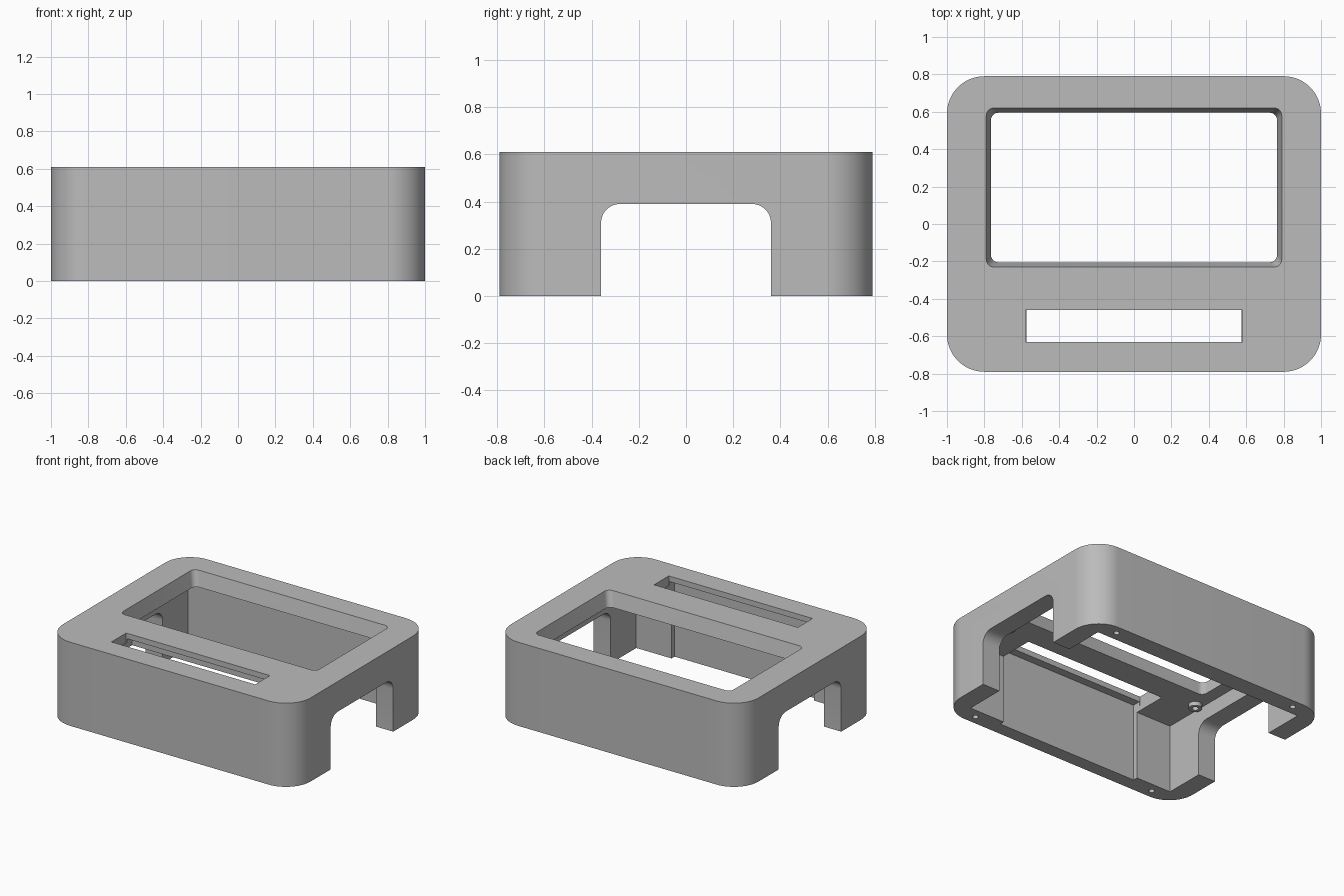
import bpy
from math import cos, sin, pi
from mathutils import Vector

default_cube = bpy.data.objects.get("Cube")
if default_cube:
    bpy.data.objects.remove(default_cube, do_unlink=True)

# One grey plastic for the whole case
grey = bpy.data.materials.new("grey_plastic")
grey.use_nodes = True
colour = (0.5, 0.5, 0.5, 1)
grey.diffuse_color = colour
grey.node_tree.nodes["Principled BSDF"].inputs["Base Color"].default_value = colour


def rounded_rect(u0, u1, v0, v1, r=0, steps=8):
    """Counter-clockwise outline with rounded corners."""
    if r == 0:
        return [(u0, v0), (u1, v0), (u1, v1), (u0, v1)]
    centres = [(u1 - r, v1 - r), (u0 + r, v1 - r), (u0 + r, v0 + r), (u1 - r, v0 + r)]
    points = []
    for quarter, (cu, cv) in enumerate(centres):
        for i in range(steps + 1):
            a = (quarter + i / steps) * pi / 2
            points.append((cu + r * cos(a), cv + r * sin(a)))
    return points


def circle(cx, cy, r, sides=20):
    return [(cx + r * cos(2 * pi * i / sides), cy + r * sin(2 * pi * i / sides))
            for i in range(sides)]


def loft(name, low, low_w, high, high_w, along_x=False):
    """Closed solid between two outlines, along z or along x."""
    def place(p, w):
        return Vector((w, *p)) if along_x else Vector((*p, w))
    n = len(low)
    verts = [place(p, low_w) for p in low] + [place(p, high_w) for p in high]
    faces = [tuple(reversed(range(n))), tuple(range(n, 2 * n))]
    faces += [(i, (i + 1) % n, n + (i + 1) % n, n + i) for i in range(n)]
    mesh = bpy.data.meshes.new(name)
    mesh.from_pydata(verts, [], faces)
    mesh.materials.append(grey)
    obj = bpy.data.objects.new(name, mesh)
    bpy.context.collection.objects.link(obj)
    return obj


def prism(name, outline, w0, w1, along_x=False):
    return loft(name, outline, w0, outline, w1, along_x)


def combine(target, tool, operation="DIFFERENCE"):
    mod = target.modifiers.new(tool.name, "BOOLEAN")
    mod.operation = operation
    mod.solver = "EXACT"
    mod.object = tool
    bpy.context.view_layer.objects.active = target
    bpy.ops.object.modifier_apply(modifier=mod.name)
    bpy.data.objects.remove(tool, do_unlink=True)


# Outer shell with rounded upright corners
case = prism("case_shell", rounded_rect(-1, 1, -0.79, 0.79, 0.2, 16), 0, 0.61)

# Hollow inside, open at the bottom
combine(case, prism("cavity", rounded_rect(-0.86, 0.86, -0.655, 0.655), -0.1, 0.5))

# Shallow pocket behind the front slot
combine(case, prism("slot_pocket", rounded_rect(-0.575, 0.575, -0.69, -0.4), -0.1, 0.57))

# Arched openings through both side walls
combine(case, prism("side_arches", rounded_rect(-0.36, 0.36, -0.3, 0.39, 0.08),
                    -1.2, 1.2, along_x=True))

# Tapered screen window: narrow below, wider at the top face
taper = 0.025 / 0.11
over = 0.05
grow = taper * over


def window(inset, r):
    return rounded_rect(-0.79 + inset, 0.79 - inset, -0.23 + inset, 0.62 - inset, r)


combine(case, loft("window", window(0.025 + grow, 0.04), 0.5 - over,
                   window(-grow, 0.04), 0.61 + over))

# Narrow slot in the front of the top
combine(case, prism("slot", rounded_rect(-0.58, 0.58, -0.63, -0.46), 0.54, 0.7))

for x in (-1, 1):
    # Screw bosses under the top
    combine(case, prism("boss", circle(x * 0.805, -0.33, 0.045), 0.47, 0.55), "UNION")
    combine(case, prism("boss_hole", circle(x * 0.805, -0.33, 0.022), 0.4, 0.53))
    # Screw holes in the bottom rim
    for y in (-1, 1):
        combine(case, prism("rim_hole", circle(x * 0.76, y * 0.725, 0.02), -0.1, 0.15))

bpy.ops.object.select_all(action="DESELECT")
case.select_set(True)
bpy.context.view_layer.objects.active = case
bpy.ops.object.shade_smooth_by_angle(angle=pi / 6)
